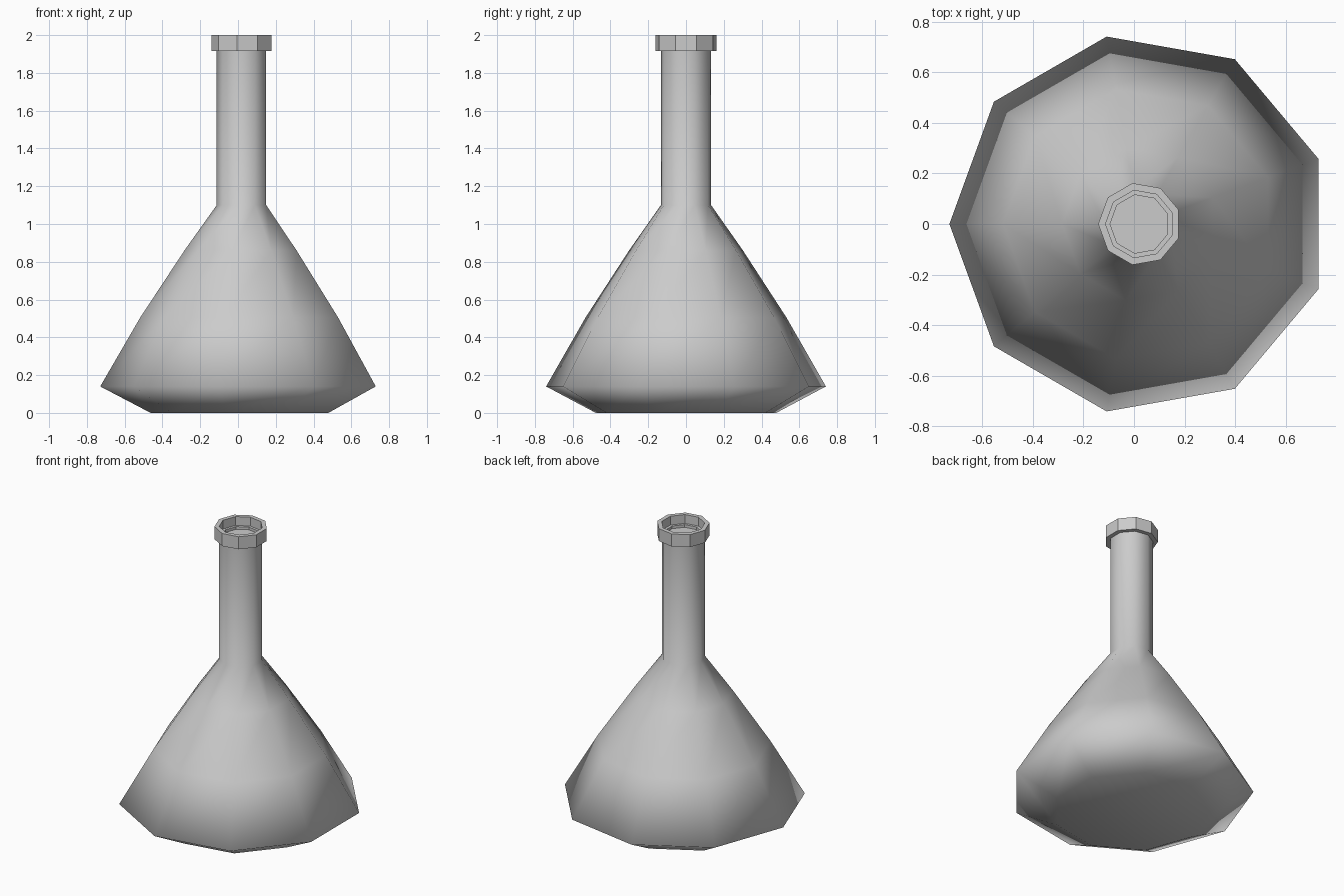
import bpy, bmesh
from math import cos, sin, pi

if "Cube" in bpy.data.objects:
    bpy.data.objects.remove(bpy.data.objects["Cube"])

SIDES = 9
OFFSET_X = 0.0225  # centres the odd-sided outline on x = 0


def lathe(name, profile, cap_start=False, cap_end=False):
    """Revolve (radius, height) points around z with nine sides."""
    bm = bmesh.new()
    rings = []
    for r, z in profile:
        rings.append([bm.verts.new((OFFSET_X + r * cos(pi + 2 * pi * i / SIDES),
                                    r * sin(pi + 2 * pi * i / SIDES), z))
                      for i in range(SIDES)])
    for a, b in zip(rings, rings[1:]):
        for i in range(SIDES):
            j = (i + 1) % SIDES
            bm.faces.new((a[i], a[j], b[j], b[i]))
    if cap_start:
        bm.faces.new(rings[0][::-1])
    if cap_end:
        bm.faces.new(rings[-1])
    mesh = bpy.data.meshes.new(name)
    bm.to_mesh(mesh)
    bm.free()
    obj = bpy.data.objects.new(name, mesh)
    bpy.context.collection.objects.link(obj)
    return obj


# Flask body: tapered base, slightly bulging cone and straight neck, all smooth
body = lathe("flask_body", [(0.485, 0), (0.752, 0.14), (0.54, 0.505),
                            (0.306, 0.86), (0.135, 1.10), (0.135, 1.915)],
             cap_start=True)
for face in body.data.polygons:
    face.use_smooth = True

# Mouth: raised collar with a shallow recess, flat faces
lathe("mouth_rim", [(0.135, 1.915), (0.164, 1.915), (0.164, 2.0),
                    (0.135, 2.0), (0.135, 1.94), (0.117, 1.94),
                    (0.117, 1.922)], cap_end=True)
